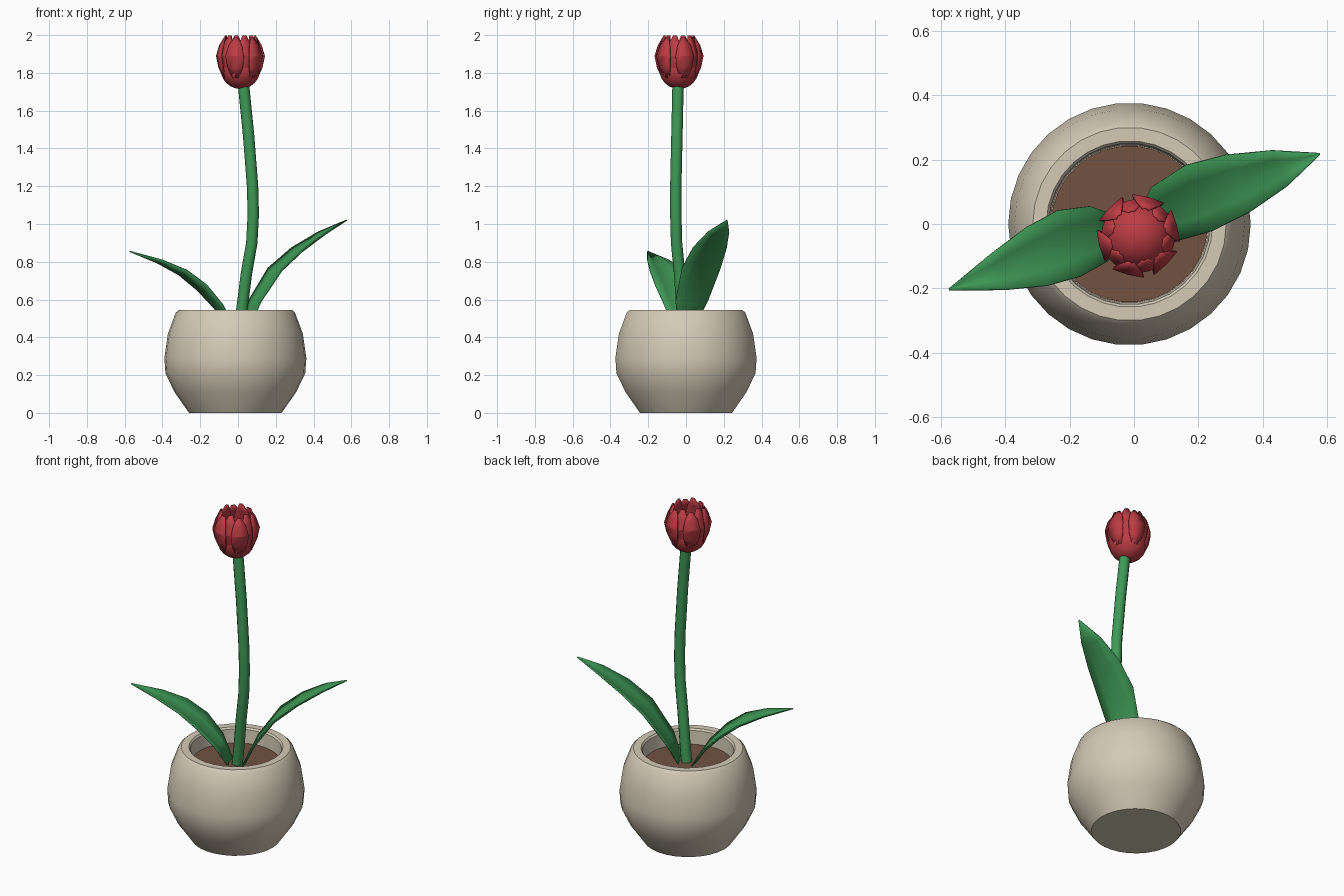
import bpy, bmesh, math
from mathutils import Vector

if "Cube" in bpy.data.objects:
    bpy.data.objects.remove(bpy.data.objects["Cube"])


def material(name, rgb):
    m = bpy.data.materials.new(name)
    m.diffuse_color = (*rgb, 1)
    m.use_nodes = True
    m.node_tree.nodes["Principled BSDF"].inputs["Base Color"].default_value = m.diffuse_color
    return m


CREAM = material("cream_ceramic", (0.66, 0.59, 0.47))
SOIL = material("brown_soil", (0.17, 0.085, 0.055))
GREEN = material("leaf_green", (0.05, 0.32, 0.095))
RED = material("petal_red", (0.50, 0.045, 0.058))


def finish(name, bm, mat, angle=35, normals=True):
    if normals:
        bmesh.ops.recalc_face_normals(bm, faces=bm.faces)
    me = bpy.data.meshes.new(name)
    bm.to_mesh(me)
    bm.free()
    me.materials.append(mat)
    me.shade_smooth()
    me.set_sharp_from_angle(angle=math.radians(angle))
    ob = bpy.data.objects.new(name, me)
    bpy.context.collection.objects.link(ob)
    return ob


def skin(bm, rows, closed):
    """Bridge rows of points with quads."""
    rows = [[bm.verts.new(p) for p in r] for r in rows]
    n = len(rows[0])
    for a, b in zip(rows, rows[1:]):
        for i in range(n if closed else n - 1):
            j = (i + 1) % n
            bm.faces.new((a[i], a[j], b[j], b[i]))
    return rows


def lathe(name, profile, cx, cy, mat, sides):
    bm = bmesh.new()
    rows = skin(bm, [[(cx + r * math.cos(2 * math.pi * i / sides),
                       cy + r * math.sin(2 * math.pi * i / sides), z)
                      for i in range(sides)] for r, z in profile], True)
    bm.faces.new(rows[0])
    bm.faces.new(rows[-1])
    return finish(name, bm, mat)


# Pot: outer wall, rounded lip, inner wall
lathe("pot", [(0.245, 0), (0.322, 0.11), (0.370, 0.21), (0.376, 0.29), (0.357, 0.42),
              (0.316, 0.53), (0.300, 0.545), (0.258, 0.545), (0.250, 0.535),
              (0.245, 0.42)], -0.014, 0, CREAM, 30)
lathe("soil", [(0.243, 0.425), (0.243, 0.455)], -0.014, 0, SOIL, 30)

# Stem: bent tube
path = [Vector(p) for p in ((0.005, -0.015, 0.44), (0.022, -0.022, 0.56),
                            (0.045, -0.034, 0.74), (0.073, -0.05, 0.9),
                            (0.081, -0.054, 1.05), (0.077, -0.054, 1.2),
                            (0.056, -0.048, 1.47), (0.028, -0.042, 1.75))]
bm = bmesh.new()
rings = []
for k, p in enumerate(path):
    t = (path[min(k + 1, len(path) - 1)] - path[max(k - 1, 0)]).normalized()
    u = t.cross(Vector((0, 1, 0))).normalized()
    v = t.cross(u)
    rings.append([p + 0.03 * (u * math.cos(a) + v * math.sin(a))
                  for a in (2 * math.pi * i / 12 for i in range(12))])
ends = skin(bm, rings, True)
bm.faces.new(ends[0])
bm.faces.new(ends[-1])
finish("stem", bm, GREEN)


# Leaves: cupped blades along a centre line of (x, y, z, half width)
def leaf(name, stations):
    bm = bmesh.new()
    a, b = Vector(stations[0][:2]), Vector(stations[-1][:2])
    d = (b - a).normalized()
    side = Vector((-d.y, d.x, 0))
    rows = [[Vector((x, y, z)) + side * w * s + Vector((0, 0, 0.3 * w * (s * s - 0.5)))
             for s in (-1, -0.5, 0, 0.5, 1)] for x, y, z, w in stations]
    skin(bm, rows, False)
    ob = finish(name, bm, GREEN, 60)
    mod = ob.modifiers.new("thickness", "SOLIDIFY")
    mod.thickness = 0.006
    mod.offset = 0


leaf("right_leaf", [(0.04, 0.0, 0.45, 0.05), (0.09, 0.03, 0.58, 0.092), (0.2, 0.08, 0.75, 0.11),
                    (0.32, 0.125, 0.86, 0.096), (0.45, 0.172, 0.95, 0.06),
                    (0.575, 0.217, 1.02, 0.002)])
leaf("left_leaf", [(-0.04, -0.02, 0.45, 0.05), (-0.11, -0.03, 0.56, 0.09),
                   (-0.2, -0.06, 0.66, 0.108), (-0.3, -0.1, 0.74, 0.096),
                   (-0.42, -0.147, 0.80, 0.06), (-0.573, -0.203, 0.855, 0.002)])

# Flower: round heart with two rings of flat, pointed petals
FX, FY = 0.013, -0.037
bm = bmesh.new()
bmesh.ops.create_uvsphere(bm, u_segments=20, v_segments=12, radius=0.105)
bmesh.ops.translate(bm, vec=(FX, FY, 1.82), verts=bm.verts)
finish("flower_heart", bm, RED)


def petal(name, angle, scale, top):
    # (distance from axis, height, half width)
    rows = [(0.088, 1.775, 0.02), (0.107, 1.83, 0.042), (0.117, 1.89, 0.05),
            (0.104, 1.945, 0.036), (0.086, top, 0.01)]
    out = Vector((math.cos(angle), math.sin(angle), 0))
    side = Vector((-out.y, out.x, 0))
    bm = bmesh.new()
    skin(bm, [[Vector((FX, FY, z)) + out * (r * scale - 0.004 * abs(s)) + side * w * s
               for s in (-1, 0, 1)] for r, z, w in rows], False)
    ob = finish(name, bm, RED, 20)
    mod = ob.modifiers.new("thickness", "SOLIDIFY")
    mod.thickness = 0.006
    mod.offset = 0


for i in range(6):
    petal(f"outer_petal_{i + 1}", math.radians(60 * i + 15), 1.04, 1.985)
    petal(f"inner_petal_{i + 1}", math.radians(60 * i + 45), 0.95, 1.998)
